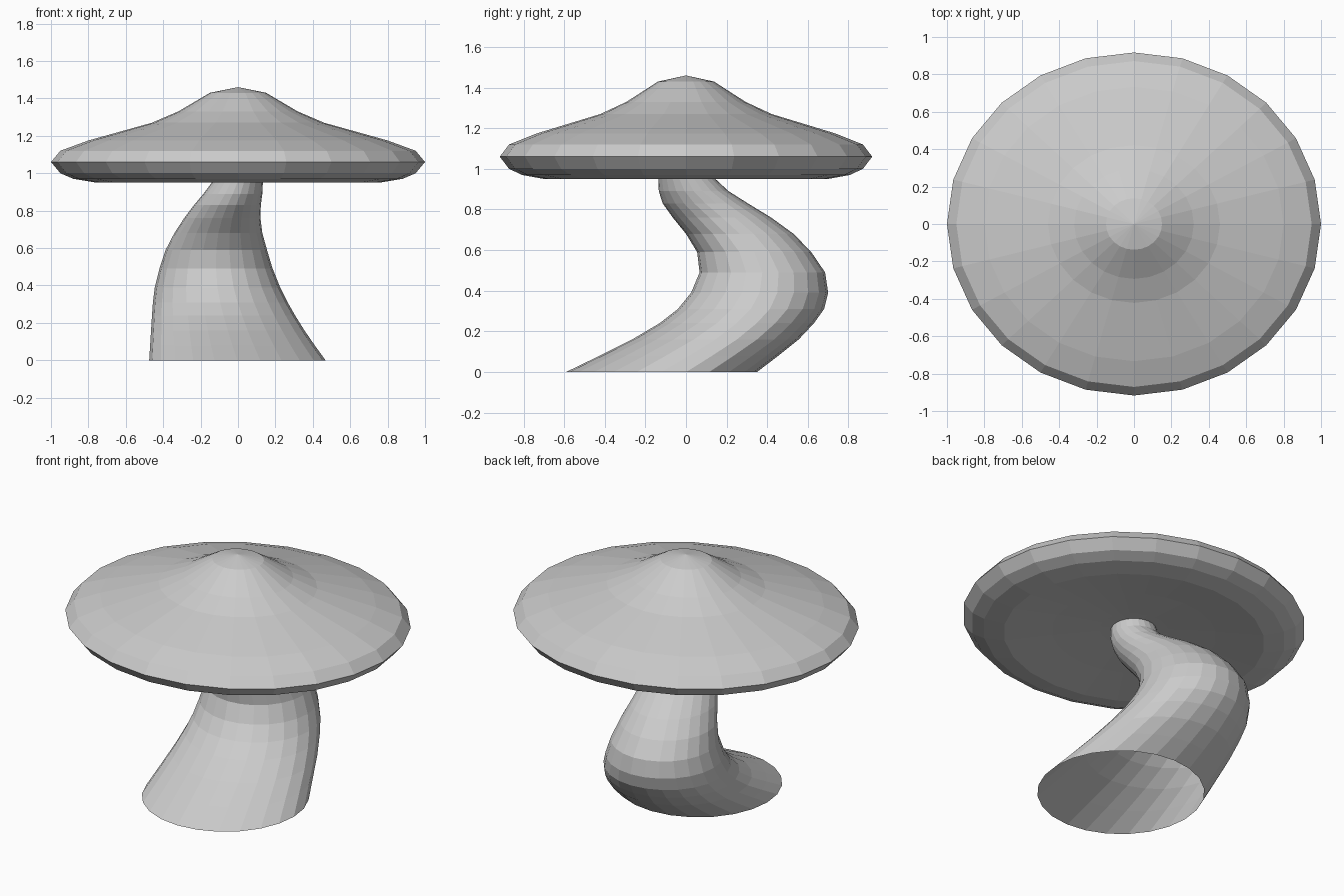
import bpy
from math import cos, sin, tau

if "Cube" in bpy.data.objects:
    bpy.data.objects.remove(bpy.data.objects["Cube"])

SIDES = 24


def ring(z, x0, x1, y0, y1):
    """Horizontal elliptical ring spanning the given x and y limits."""
    cx, cy, rx, ry = (x0 + x1) / 2, (y0 + y1) / 2, (x1 - x0) / 2, (y1 - y0) / 2
    return [(cx + rx * cos(tau * i / SIDES), cy + ry * sin(tau * i / SIDES), z)
            for i in range(SIDES)]


def loft(name, rings, start_tip=None, end_tip=None):
    """Skin rings listed from bottom to top, optionally closed with fans."""
    verts = [v for r in rings for v in r]
    faces = []
    for k in range(len(rings) - 1):
        a, b = k * SIDES, (k + 1) * SIDES
        for i in range(SIDES):
            j = (i + 1) % SIDES
            faces.append((a + i, a + j, b + j, b + i))
    if start_tip:
        verts.append(start_tip)
        t = len(verts) - 1
        faces += [((i + 1) % SIDES, i, t) for i in range(SIDES)]
    if end_tip:
        verts.append(end_tip)
        t, a = len(verts) - 1, (len(rings) - 1) * SIDES
        faces += [(a + i, a + (i + 1) % SIDES, t) for i in range(SIDES)]
    mesh = bpy.data.meshes.new(name)
    mesh.from_pydata(verts, [], faces)
    mesh.update()
    obj = bpy.data.objects.new(name, mesh)
    bpy.context.collection.objects.link(obj)
    return obj


# Cap: shallow hollow underneath, rounded rim, bell-shaped top
cap_profile = [(0.2, 1.0), (0.48, 0.98), (0.76, 0.95), (0.88, 0.97), (0.95, 1.0),
               (1.0, 1.06), (0.95, 1.12), (0.8, 1.175), (0.46, 1.27),
               (0.32, 1.33), (0.15, 1.43)]
loft("cap", [ring(z, -r, r, -0.917 * r, 0.917 * r) for r, z in cap_profile],
     (0, 0, 1.01), (0, 0, 1.46))

# Stem: open-bottomed, S-curved and tapering (z, x min, x max, y min, y max)
stem_sections = [
    (0.00, -0.475, 0.468, -0.59, 0.35),
    (0.08, -0.47, 0.41, -0.425, 0.455),
    (0.16, -0.465, 0.355, -0.265, 0.555),
    (0.24, -0.46, 0.305, -0.13, 0.63),
    (0.31, -0.455, 0.265, -0.04, 0.68),
    (0.39, -0.445, 0.225, 0.025, 0.70),
    (0.49, -0.42, 0.185, 0.067, 0.685),
    (0.59, -0.387, 0.155, 0.055, 0.617),
    (0.68, -0.34, 0.13, 0.0, 0.53),
    (0.76, -0.288, 0.12, -0.065, 0.42),
    (0.83, -0.235, 0.122, -0.115, 0.305),
    (0.89, -0.185, 0.13, -0.134, 0.21),
    (0.95, -0.14, 0.133, -0.136, 0.145),
    (1.01, -0.125, 0.128, -0.13, 0.125),
]
loft("stem", [ring(*s) for s in stem_sections])
